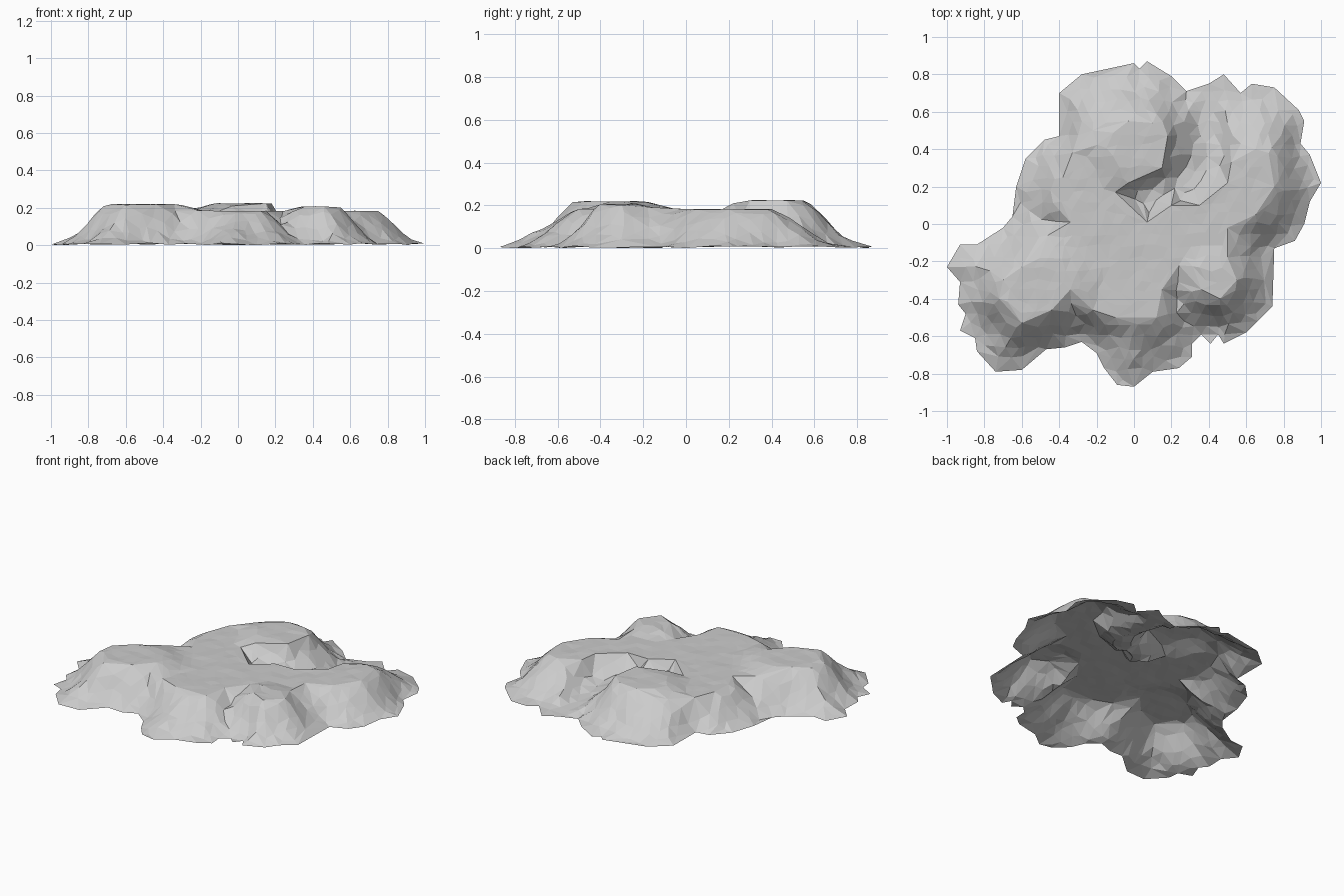
import bpy, bmesh, math, random
from mathutils import Vector, noise
from mathutils.geometry import delaunay_2d_cdt, intersect_point_line

cube = bpy.data.objects.get("Cube")
if cube:
    bpy.data.objects.remove(cube, do_unlink=True)

random.seed(4)
SPACING = 0.06
PLATEAU_HEIGHT = 0.182


def points(pairs):
    return [Vector(p) for p in pairs]


# Ragged foot of the hill, clockwise from the back
foot = points([
    (.07, .87), (.2, .79), (.28, .71), (.4, .75), (.48, .8), (.57, .7), (.63, .75),
    (.75, .73), (.88, .61), (.91, .55), (.89, .43), (.94, .37), (1, .22), (.94, .12),
    (.91, 0), (.86, -.09), (.75, -.13), (.74, -.44), (.66, -.52), (.6, -.58),
    (.48, -.64), (.45, -.59), (.41, -.64), (.36, -.59), (.31, -.64), (.31, -.71),
    (.24, -.77), (.1, -.79), (0, -.87), (-.09, -.86), (-.16, -.77), (-.2, -.69),
    (-.28, -.63), (-.37, -.66), (-.47, -.67), (-.6, -.78), (-.74, -.79), (-.84, -.68),
    (-.85, -.61), (-.93, -.57), (-.9, -.48), (-.94, -.43), (-.93, -.31), (-1, -.23),
    (-.93, -.11), (-.84, -.11), (-.7, -.02), (-.65, .04), (-.63, .2), (-.58, .35),
    (-.48, .45), (-.4, .47), (-.4, .7), (-.28, .8), (0, .86), (.03, .83)])

# Edge of the flat top, clockwise from the back
rim = points([
    (-.03, .55), (.1, .54), (.18, .47), (.15, .3), (-.03, .22), (-.1, .17), (.07, .01),
    (.2, .1), (.35, .1), (.5, .22), (.52, .33), (.65, .4), (.72, .38), (.75, .2),
    (.65, .05), (.5, -.02), (.5, -.18), (.55, -.3), (.46, -.4), (.36, -.35),
    (.24, -.22), (.15, -.35), (.12, -.5), (-.1, -.5), (-.22, -.46), (-.34, -.35),
    (-.44, -.46), (-.6, -.53), (-.72, -.4), (-.7, -.3), (-.6, -.23), (-.46, -.06),
    (-.34, .01), (-.39, .12), (-.38, .25), (-.33, .38), (-.22, .5)])

# Gullies: path, height at the upper end, steepness of the banks, half width of the bed
gullies = [
    (points([(.05, .11), (.26, .2), (.39, .36), (.4, .75)]), .12, .9, .05),
    (points([(.24, -.22), (.23, -.4), (.31, -.64)]), .182, 1.0, 0),
    (points([(-.34, -.35), (-.28, -.63)]), .2, 1.1, 0),
    (points([(.5, -.11), (.75, -.13)]), .17, .9, 0),
    (points([(-.34, .01), (-.65, .04)]), .15, .9, 0)]

# Low mounds on the top: centre, radius, added height
mounds = [
    (Vector((-.5, -.36)), .32, .036),
    (Vector((.03, .42)), .28, .041),
    (Vector((.42, -.32)), .2, .024)]


def closed_pairs(poly):
    return list(zip(poly, poly[1:] + poly[:1]))


def segment_distance(p, a, b):
    fraction = intersect_point_line(p, a, b)[1]
    fraction = min(max(fraction, 0), 1)
    return (p - a.lerp(b, fraction)).length, fraction


def poly_distance(p, poly):
    return min(segment_distance(p, a, b)[0] for a, b in closed_pairs(poly))


def inside(p, poly):
    hit = False
    for a, b in closed_pairs(poly):
        if (a.y > p.y) != (b.y > p.y):
            if p.x < a.x + (p.y - a.y) * (b.x - a.x) / (b.y - a.y):
                hit = not hit
    return hit


def gully_floor(p, path, top, bank, width):
    steps = len(path) - 1
    best = 1.0
    for i in range(steps):
        gap, fraction = segment_distance(p, path[i], path[i + 1])
        bed = top * (1 - ((i + fraction) / steps) ** 1.4)
        best = min(best, bed + max(0, gap - width) * bank)
    return best


def height(p):
    to_foot = poly_distance(p, foot)
    if to_foot < .004:
        return random.uniform(0, .012)
    top = PLATEAU_HEIGHT
    for centre, radius, rise in mounds:
        reach = max(0, 1 - (p - centre).length / radius)
        top += rise * min(1, reach * 2.5)
    to_rim = poly_distance(p, rim)
    if to_rim < .004 or inside(p, rim):
        return top + random.uniform(-.002, .002)
    t = to_foot / (to_foot + to_rim)
    smooth = t * t * (3 - 2 * t)
    z = top * (smooth * .6 + t * .4)
    # Rocky unevenness only on the slopes
    z += .08 * noise.noise(Vector((p.x * 6, p.y * 6, 0))) * t * (1 - t)
    z += random.uniform(-.006, .006) * min(1, to_rim * 10)
    for gully in gullies:
        z = min(z, gully_floor(p, *gully))
    return max(z, .004)


# Lay out the points: foot, rim, gully beds and a jittered fill
coords = foot + rim
edges = []
for start, count in ((0, len(foot)), (len(foot), len(rim))):
    edges += [(start + i, start + (i + 1) % count) for i in range(count)]
for path, *_ in gullies:
    coords += [p.copy() for p in path[1:-1]]
    coords += [a.lerp(b, .5) for a, b in zip(path, path[1:])]
coords.append(gullies[0][0][0])
fixed = list(coords)
cells = math.ceil(1 / SPACING)
for row in range(-cells, cells + 1):
    for column in range(-cells, cells + 1):
        p = Vector((column + .5 * (row % 2), row)) * SPACING
        p += Vector((random.uniform(-1, 1), random.uniform(-1, 1))) * SPACING * .25
        if inside(p, foot) and poly_distance(p, foot) > SPACING * .45:
            clear_of_rim = poly_distance(p, rim) > SPACING * .35
            if clear_of_rim and min((p - q).length for q in fixed) > SPACING * .5:
                coords.append(p)

# Triangulate and raise the surface
flat, _, faces, *_ = delaunay_2d_cdt(coords, edges, [list(range(len(foot)))], 1, 1e-5)
bm = bmesh.new()
verts = [bm.verts.new((p.x, p.y, height(p))) for p in flat]
for face in faces:
    centre = sum((flat[i] for i in face), Vector((0, 0))) / len(face)
    if inside(centre, foot):
        bm.faces.new([verts[i] for i in face])
for face in bm.faces:
    face.normal_update()
    if face.normal.z < 0:
        face.normal_flip()
bmesh.ops.delete(bm, geom=[v for v in bm.verts if not v.link_faces], context='VERTS')
lowest = min(v.co.z for v in bm.verts)
for v in bm.verts:
    v.co.z -= lowest

mesh = bpy.data.meshes.new("rocky_plateau")
bm.to_mesh(mesh)
bm.free()
plateau = bpy.data.objects.new("rocky_plateau", mesh)
bpy.context.collection.objects.link(plateau)

# Plain grey rock
rock = bpy.data.materials.new("grey_rock")
rock.use_nodes = True
rock.diffuse_color = (.6, .6, .6, 1)
rock.node_tree.nodes["Principled BSDF"].inputs["Base Color"].default_value = (.6, .6, .6, 1)
mesh.materials.append(rock)
